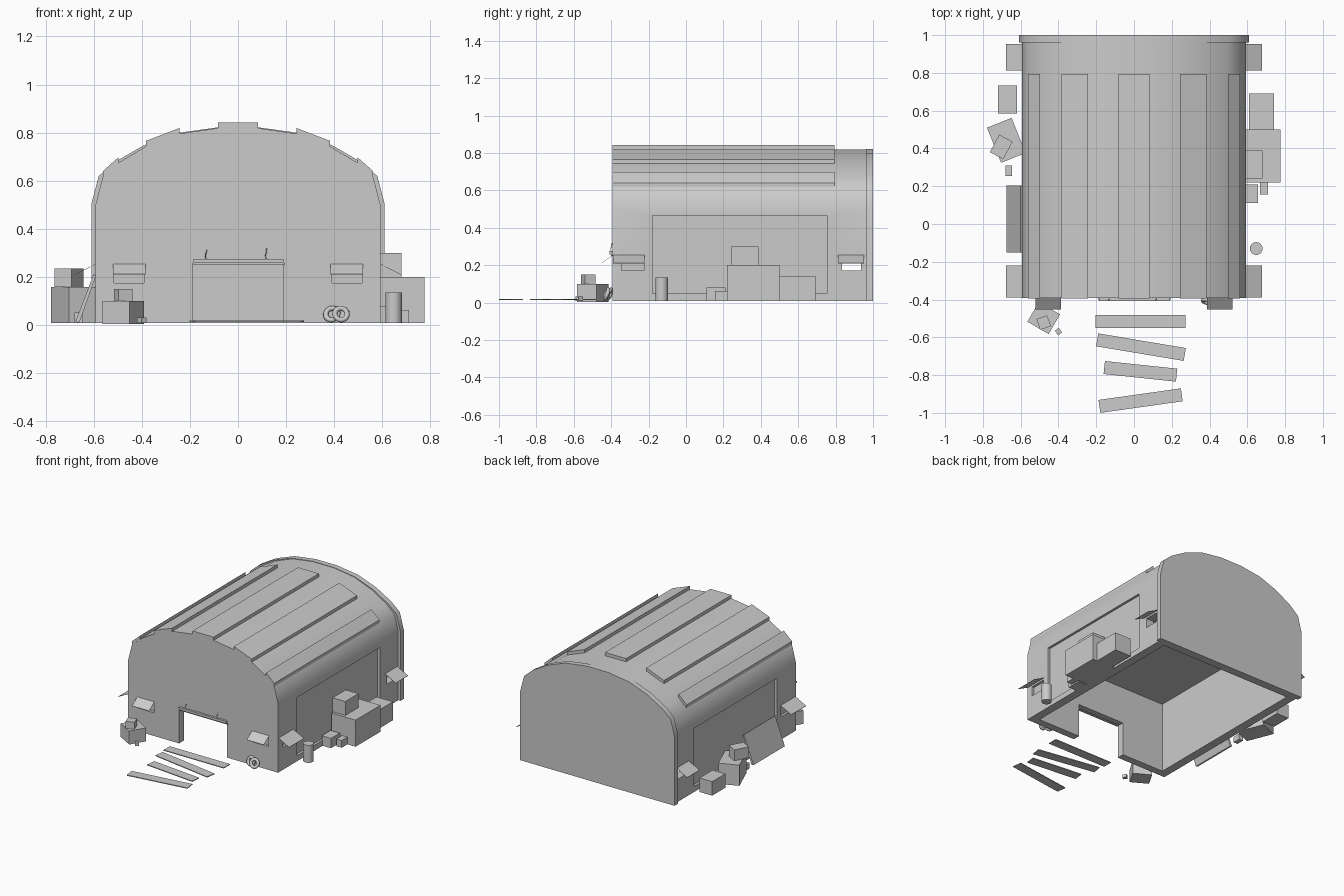
import bpy, math
from mathutils import Matrix, Vector

if "Cube" in bpy.data.objects:
    bpy.data.objects.remove(bpy.data.objects["Cube"])

# Right half of the arched hangar profile (x, z), from the wall top to the ridge
HALF = [(.592, .5), (.562, .617), (.497, .675), (.383, .743), (.244, .796), (.083, .819)]


def mesh_obj(name, verts, faces):
    me = bpy.data.meshes.new(name)
    me.from_pydata(verts, [], faces)
    me.update()
    ob = bpy.data.objects.new(name, me)
    bpy.context.collection.objects.link(ob)
    return ob


def extrude(name, prof, y0, y1):
    """Prism along y from a counter-clockwise (x, z) outline."""
    n = len(prof)
    verts = [(x, y0, z) for x, z in prof] + [(x, y1, z) for x, z in prof]
    faces = [tuple(range(n)), tuple(range(2 * n - 1, n - 1, -1))]
    faces += [(i, i + n, (i + 1) % n + n, (i + 1) % n) for i in range(n)]
    return mesh_obj(name, verts, faces)


def box(name, x0, x1, y0, y1, z0, z1, rot=0):
    """Box from its limits, turned about its own vertical axis."""
    ob = extrude(name, [(x0, z0), (x1, z0), (x1, z1), (x0, z1)], y0, y1)
    c = Vector(((x0 + x1) / 2, (y0 + y1) / 2, 0))
    ob.data.transform(Matrix.Translation(c) @ Matrix.Rotation(math.radians(rot), 4, 'Z')
                      @ Matrix.Translation(-c))
    return ob


def cbox(name, x, y, sx, sy, z0, z1, rot=0):
    return box(name, x - sx / 2, x + sx / 2, y - sy / 2, y + sy / 2, z0, z1, rot)


def arch(sx=1, dz=0, z0=.01):
    right = [(x * sx, z + dz) for x, z in HALF]
    right = [(right[0][0], z0)] + right
    return right + [(-x, z) for x, z in reversed(right)]


def cut(target, cutter):
    m = target.modifiers.new("cut", 'BOOLEAN')
    m.operation, m.solver, m.object = 'DIFFERENCE', 'EXACT', cutter
    bpy.context.view_layer.objects.active = target
    bpy.ops.object.modifier_apply(modifier=m.name)
    bpy.data.objects.remove(cutter)


def smooth(ob, angle=40):
    bpy.ops.object.select_all(action='DESELECT')
    ob.select_set(True)
    bpy.context.view_layer.objects.active = ob
    bpy.ops.object.shade_smooth_by_angle(angle=math.radians(angle))


# Hangar shell with a flat-ceilinged room, open underneath
shell = extrude("hangar_shell", arch(), -.393, .997)
cut(shell, box("cutter", -.53, .53, -.34, .94, -.2, .52))
cut(shell, box("cutter", -.19, .19, -.5, -.3, -.1, .252))
# Shallow side bays, rear window slots, and blind recesses near the front
for s in (-1, 1):
    xs = sorted((s * .575, s * .7))
    cut(shell, box("cutter", *xs, -.18, .755, .05, .465))
    cut(shell, box("cutter", *xs, -.345, -.225, .172, .24))
    xs = sorted((s * .5, s * .7))
    cut(shell, box("cutter", *xs, .835, .935, .172, .24))
    xs = sorted((s * .39, s * .515))
    cut(shell, box("cutter", *xs, -.5, -.372, .175, .24))
smooth(shell)

# Raised rim round the rear edge
rim = extrude("rear_rim", arch(1.03, .003), .962, 1.0)
cut(rim, extrude("cutter", arch(.98, -.02, -.2), .9, .98))
smooth(rim)


# Raised roof strips, each lying on one facet of the arch
def roof_strip(a, b):
    """a is the right-hand end; the strip has upright ends .023 high."""
    (ax, az), (bx, bz) = a, b
    extrude("roof_strip", [(bx, bz - .004), (ax, az - .004), (ax, az + .023), (bx, bz + .023)],
            -.394, .795)


for i in (1, 3):
    (ax, az), (bx, bz) = HALF[i], HALF[i + 1]
    roof_strip((ax, az), (bx, bz))
    roof_strip((-bx, bz), (-ax, az))
roof_strip((.083, .819), (-.083, .819))


# Thin sloping awnings above the windows: wall position, direction, width, reach
def awning(x, y, angle, width, reach):
    w = width / 2
    prof = [(-.004, .256), (reach, .21), (reach, .212), (-.004, .258)]
    ob = extrude("awning", prof, -w, w)
    ob.data.transform(Matrix.Translation((x, y, 0)) @ Matrix.Rotation(math.radians(angle), 4, 'Z'))


for s in (-1, 1):
    awning(s * .453, -.392, -90, .135, .06)
    awning(s * .59, -.305, 0 if s > 0 else 180, .168, .087)
    awning(s * .59, .883, 0 if s > 0 else 180, .14, .087)

# Door header with two small hooks
box("door_header", -.185, .19, -.408, -.38, .258, .275)
box("door_lintel_strip", -.19, .195, -.4, -.38, .25, .258)
for x in (-.132, .118):
    cu = bpy.data.curves.new("door_hook", 'CURVE')
    cu.dimensions = '3D'
    cu.bevel_depth, cu.bevel_resolution = .0018, 0
    sp = cu.splines.new('POLY')
    pts = [(0, -.402, .27), (-.004, -.402, .29), (.001, -.398, .305), (0, -.394, .32)]
    sp.points.add(len(pts) - 1)
    for p, q in zip(sp.points, pts):
        p.co = (x + q[0], q[1], q[2], 1)
    bpy.context.collection.objects.link(bpy.data.objects.new("door_hook", cu))

# Planks laid out in front of the door
for x, y, length, rot in ((.035, -.515, .475, 0), (.037, -.652, .47, -9.5),
                          (.034, -.78, .385, -6), (.035, -.935, .44, 8)):
    cbox("plank", x, y, length, .069, .014, .02, rot)

# Crates on the right side
box("large_crate", .585, .775, .22, .5, .01, .2)
box("upper_crate", .58, .68, .24, .388, .2, .3)
box("rear_crate", .61, .74, .5, .692, .01, .142)
box("small_crate", .585, .657, .11, .21, .01, .08)
box("small_crate", .668, .71, .155, .222, .01, .062)

# Barrel
bpy.ops.mesh.primitive_cylinder_add(vertices=16, radius=.034, depth=.125, location=(.647, -.13, .0725))
bpy.context.object.name = "barrel"
smooth(bpy.context.object)

# Crates at the front left corner
cbox("front_crate", -.478, -.498, .13, .12, .004, .1, -30)
cbox("front_upper_crate", -.478, -.522, .06, .06, .1, .15, 20)
cbox("front_tiny_crate", -.4, -.57, .025, .03, .01, .032, 35)

# Crates on the left side
cbox("left_crate", -.676, .443, .14, .2, .01, .158, 22)
cbox("left_upper_crate", -.703, .408, .08, .105, .158, .236, -28)
box("left_small_crate", -.68, -.647, .255, .31, .01, .052)
box("left_rear_crate", -.72, -.62, .585, .733, .01, .11)

# Board leaning against the left wall
extrude("leaning_board", [(-.676, .014), (-.66, .01), (-.59, .205), (-.6, .212)], -.15, .203)

# Two tyres leaning on the front wall
for x, y, turn in ((.39, -.41, -14), (.428, -.425, 8)):
    bpy.ops.mesh.primitive_torus_add(major_segments=20, minor_segments=8, major_radius=.026,
                                     minor_radius=.011, location=(x, y, .046),
                                     rotation=(math.radians(70), 0, math.radians(turn)))
    bpy.context.object.name = "tyre"
    smooth(bpy.context.object, 60)
